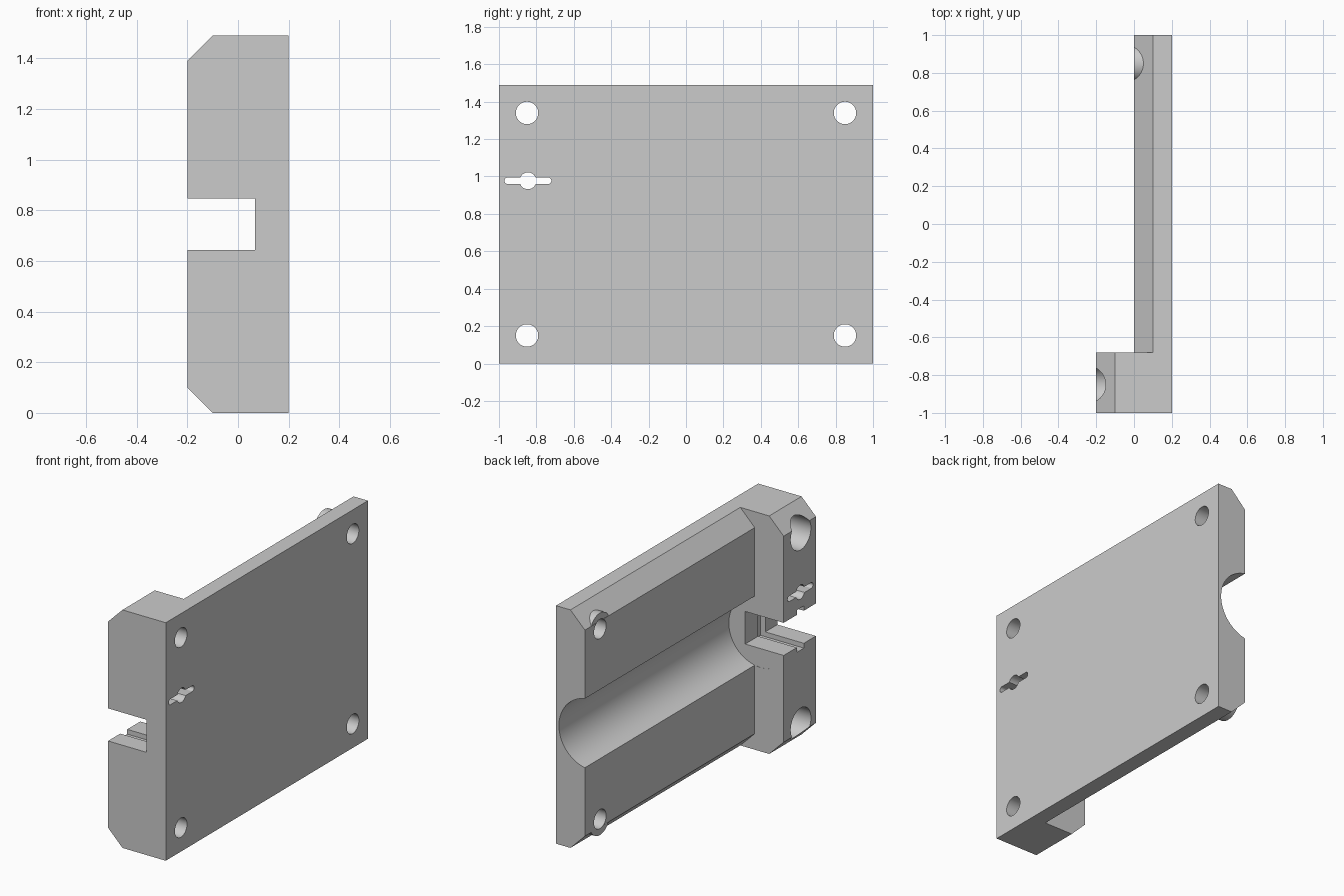
import bpy, bmesh, math
from mathutils import Matrix, Vector

cube = bpy.data.objects.get("Cube")
if cube:
    bpy.data.objects.remove(cube, do_unlink=True)

GREY = (0.6, 0.6, 0.6, 1)
grey = bpy.data.materials.new("plain_grey")
grey.use_nodes = True
grey.diffuse_color = GREY
grey.node_tree.nodes["Principled BSDF"].inputs["Base Color"].default_value = GREY

H = 1.49            # overall height
MID = H / 2         # height of the channel axis
STEP = -0.68        # where the end block meets the plate
HOLE_Y, HOLE_Z = 0.85, 0.595
GAP = 0.001         # keeps caps clear of coplanar walls


def finish(name, bm):
    bmesh.ops.recalc_face_normals(bm, faces=bm.faces)
    mesh = bpy.data.meshes.new(name)
    bm.to_mesh(mesh)
    bm.free()
    mesh.materials.append(grey)
    obj = bpy.data.objects.new(name, mesh)
    bpy.context.collection.objects.link(obj)
    return obj


def prism(name, profile, y0, y1):
    """Closed solid from an x-z profile swept along y."""
    bm = bmesh.new()
    near, far = ([bm.verts.new((x, y, z)) for x, z in profile] for y in (y0, y1))
    bm.faces.new(near)
    bm.faces.new(far[::-1])
    for i in range(len(profile)):
        bm.faces.new((near[i - 1], near[i], far[i], far[i - 1]))
    return finish(name, bm)


def box(name, x0, x1, y0, y1, z0, z1):
    return prism(name, [(x0, z0), (x1, z0), (x1, z1), (x0, z1)], y0, y1)


def cylinder(name, radius, start, end, segments=64):
    a, b = Vector(start), Vector(end)
    turn = (b - a).to_track_quat('Z', 'Y').to_matrix().to_4x4()
    bm = bmesh.new()
    bmesh.ops.create_cone(bm, cap_ends=True, segments=segments, radius1=radius,
                          radius2=radius, depth=(b - a).length,
                          matrix=Matrix.Translation((a + b) / 2) @ turn)
    return finish(name, bm)


def combine(target, tool, operation='DIFFERENCE'):
    mod = target.modifiers.new("combine", 'BOOLEAN')
    mod.operation, mod.solver, mod.object = operation, 'EXACT', tool
    bpy.ops.object.select_all(action='DESELECT')
    bpy.context.view_layer.objects.active = target
    target.select_set(True)
    bpy.context.view_layer.update()
    bpy.ops.object.modifier_apply(modifier=mod.name)
    bpy.data.objects.remove(tool, do_unlink=True)


# Full-length chamfered bar
body = prism("mounting_plate",
             [(-0.1, 0), (0.2, 0), (0.2, H), (-0.1, H), (-0.2, H - 0.1), (-0.2, 0.1)], -1, 1)

# Recess that leaves a thin plate with chamfered edges
combine(body, prism("recess_cutter",
                    [(-0.5, -0.1), (0.2, -0.1), (0, 0.1), (0, H - 0.1), (0.2, H + 0.1),
                     (-0.5, H + 0.1)], STEP, 1.2))

# Round channel along the plate
combine(body, cylinder("channel_cutter", 0.22, (-0.04, STEP - GAP, MID), (-0.04, 1.2, MID), 96))

# Screw holes: bosses on the plate, counterbores in the end block
for side in (-1, 1):
    z = MID + side * HOLE_Z
    combine(body, cylinder("boss", 0.1, (GAP, HOLE_Y, z), (0.15, HOLE_Y, z)), 'UNION')
    combine(body, cylinder("counterbore_cutter", 0.1, (-0.5, -HOLE_Y, z), (0, -HOLE_Y, z)))
    for y in (-HOLE_Y, HOLE_Y):
        combine(body, cylinder("hole_cutter", 0.06, (-0.5, y, z), (0.5, y, z)))

# Open slot through the end block, with a shallow groove around its walls
combine(body, box("slot_cutter", -0.5, 0.067, -1.2, -0.5, MID - 0.102, MID + 0.102))
combine(body, box("groove_cutter", -0.4, 0.1, -0.88, -0.81, MID - 0.132, MID + 0.132))

# Keyhole: long rounded slit with a round centre
KY, KZ = -0.845, 0.977
combine(body, box("slit_cutter", -0.5, 0.5, KY - 0.107, KY + 0.107, KZ - 0.018, KZ + 0.018))
for offset, radius in ((-0.107, 0.0182), (0.107, 0.0182), (0, 0.045)):
    y = KY + offset
    combine(body, cylinder("round_cutter", radius, (-0.5, y, KZ), (0.5, y, KZ), 32))

bpy.ops.object.select_all(action='DESELECT')
body.select_set(True)
bpy.context.view_layer.objects.active = body
bpy.ops.object.shade_smooth_by_angle(angle=math.radians(25))
